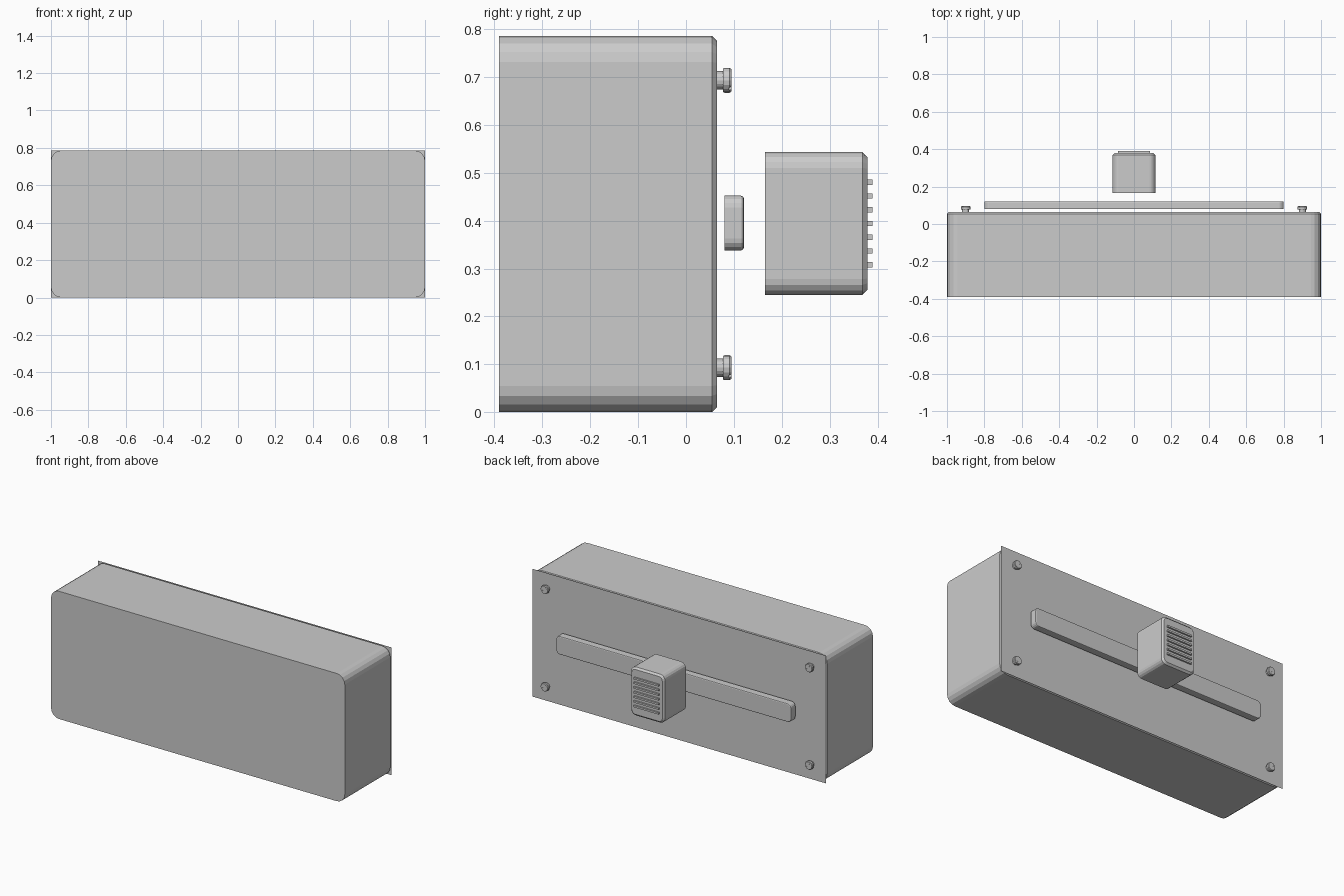
import bpy, bmesh, math
from mathutils import Matrix

cube = bpy.data.objects.get("Cube")
if cube:
    bpy.data.objects.remove(cube, do_unlink=True)

GREY = (0.6, 0.6, 0.6, 1)
grey = bpy.data.materials.new("plain grey")
grey.use_nodes = True
grey.diffuse_color = GREY
grey.node_tree.nodes["Principled BSDF"].inputs["Base Color"].default_value = GREY
MID = 0.393  # height of the centre line


def finish(name, bm):
    bmesh.ops.recalc_face_normals(bm, faces=bm.faces)
    mesh = bpy.data.meshes.new(name)
    bm.to_mesh(mesh)
    bm.free()
    mesh.materials.append(grey)
    obj = bpy.data.objects.new(name, mesh)
    bpy.context.collection.objects.link(obj)
    return obj


def box(name, width, height, y0, y1, z=MID, radius=0, chamfer=0, steps=1):
    """Box with corners rounded along y and a bevelled back rim."""
    bm = bmesh.new()
    bmesh.ops.create_cube(bm, size=1, matrix=Matrix.Translation((0, (y0 + y1) / 2, z))
                          @ Matrix.Diagonal((width, y1 - y0, height, 1)))
    if radius:
        edges = [e for e in bm.edges if abs(e.verts[0].co.y - e.verts[1].co.y) > 1e-4]
        bmesh.ops.bevel(bm, geom=edges, offset=radius, segments=4, profile=0.5, affect='EDGES')
    if chamfer:
        rim = [e for e in bm.edges if all(v.co.y > y1 - 1e-4 for v in e.verts)]
        bmesh.ops.bevel(bm, geom=rim, offset=chamfer, segments=steps, profile=0.5, affect='EDGES')
    return finish(name, bm)


# Housing, sliding track and knob
box("housing", 2, 0.786, -0.39, 0.065, radius=0.055, chamfer=0.011)
box("slider_track", 1.6, 0.114, 0.08, 0.121, z=0.395, radius=0.025, chamfer=0.006, steps=2)
box("slider_knob", 0.23, 0.298, 0.165, 0.379, z=0.394, radius=0.033, chamfer=0.011)

# Grip ridges on the knob
for i in range(7):
    box(f"grip_ridge_{i + 1}", 0.17, 0.011, 0.372, 0.389, z=0.394 + (i - 3) * 0.0287)

# Thin square-cornered cover sheet on the back of the housing
bm = bmesh.new()
bmesh.ops.create_grid(bm, x_segments=1, y_segments=1, size=1,
                      matrix=Matrix.Translation((0, 0.066, MID))
                      @ Matrix.Rotation(-math.pi / 2, 4, 'X') @ Matrix.Diagonal((1, MID, 1, 1)))
finish("cover_sheet", bm)


def screw(name, x, z):
    """Turned screw: narrow neck, wider head with softened rims, diagonal slot."""
    profile = [(0.019, 0.06), (0.019, 0.077), (0.024, 0.077), (0.026, 0.08),
               (0.026, 0.091), (0.023, 0.095)]
    bm = bmesh.new()
    rings = [[bm.verts.new((x + r * math.cos(a), y, z + r * math.sin(a)))
              for a in (math.tau * k / 16 for k in range(16))] for r, y in profile]
    for low, high in zip(rings, rings[1:]):
        for k in range(16):
            n = (k + 1) % 16
            bm.faces.new((low[k], low[n], high[n], high[k]))
    bm.faces.new(rings[0])
    bm.faces.new(rings[-1])
    obj = finish(name, bm)

    bm = bmesh.new()
    bmesh.ops.create_cube(bm, size=1, matrix=Matrix.Translation((x, 0.095, z))
                          @ Matrix.Rotation(math.pi / 4, 4, 'Y')
                          @ Matrix.Diagonal((0.08, 0.01, 0.008, 1)))
    cutter = finish(name + "_slot_cutter", bm)
    cutter.hide_render = True
    cutter.hide_set(True)
    cut = obj.modifiers.new("slot", 'BOOLEAN')
    cut.operation = 'DIFFERENCE'
    cut.solver = 'EXACT'
    cut.object = cutter
    # Bake the slot, then drop the cutter
    graph = bpy.context.evaluated_depsgraph_get()
    baked = bpy.data.meshes.new_from_object(obj.evaluated_get(graph))
    obj.modifiers.clear()
    obj.data = baked
    bpy.data.objects.remove(cutter, do_unlink=True)


for side, x in (("left", 0.9), ("right", -0.9)):
    for level, z in (("upper", 0.693), ("lower", 0.093)):
        screw(f"{level}_{side}_screw", x, z)
